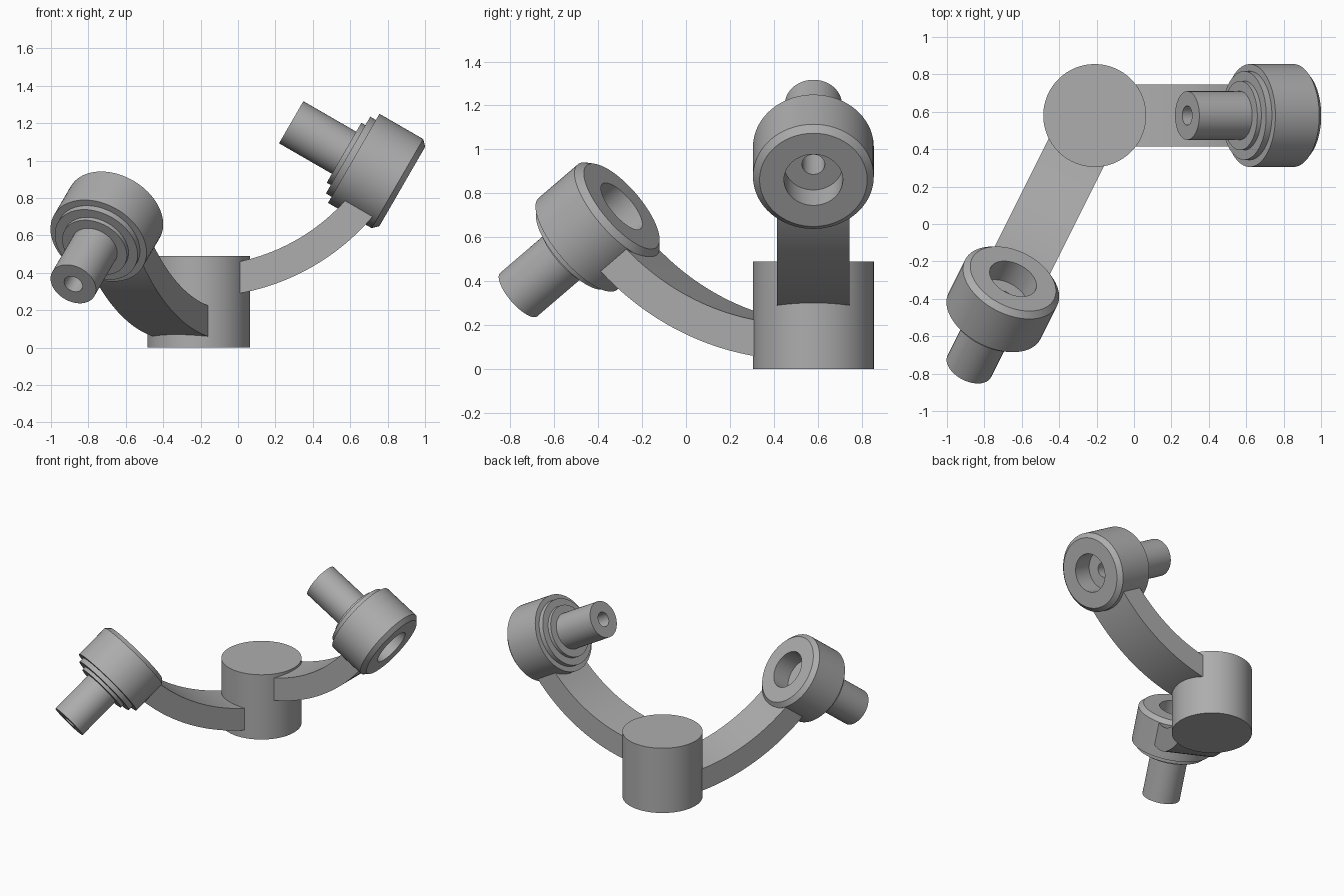
import bpy, bmesh, math
from mathutils import Vector

if "Cube" in bpy.data.objects:
    bpy.data.objects.remove(bpy.data.objects["Cube"], do_unlink=True)

# Single plain grey material
GREY = (0.42, 0.42, 0.42, 1)
grey = bpy.data.materials.new("plain grey")
grey.use_nodes = True
grey.diffuse_color = GREY
grey.node_tree.nodes["Principled BSDF"].inputs["Base Color"].default_value = GREY

HUB = Vector((-0.21, 0.58, 0))
ARC_Z = 1.49           # shared centre height of both arm arcs
HALF_WIDTH = 0.165


def finish(bm, name):
    bmesh.ops.recalc_face_normals(bm, faces=bm.faces)
    mesh = bpy.data.meshes.new(name)
    bm.to_mesh(mesh)
    bm.free()
    mesh.materials.append(grey)
    obj = bpy.data.objects.new(name, mesh)
    bpy.context.collection.objects.link(obj)
    bpy.ops.object.select_all(action='DESELECT')
    obj.select_set(True)
    bpy.context.view_layer.objects.active = obj
    bpy.ops.object.shade_smooth_by_angle(angle=math.radians(30))
    return obj


def radial(azimuth, swing):
    """Unit vector from the arc centre, swung up from straight down."""
    return Vector((math.cos(azimuth) * math.sin(swing),
                   math.sin(azimuth) * math.sin(swing), -math.cos(swing)))


def make_arm(name, azimuth, inner, outer, end, steps=32):
    """Curved rectangular bar swept along an arc."""
    bm = bmesh.new()
    centre = HUB + Vector((0, 0, ARC_Z))
    side = Vector((-math.sin(azimuth), math.cos(azimuth), 0)) * HALF_WIDTH
    rings = []
    for i in range(steps + 1):
        d = radial(azimuth, end * i / steps)
        corners = (d * inner - side, d * inner + side, d * outer + side, d * outer - side)
        rings.append([bm.verts.new(centre + c) for c in corners])
    for a, b in zip(rings, rings[1:]):
        for k in range(4):
            n = (k + 1) % 4
            bm.faces.new((a[k], a[n], b[n], b[k]))
    bm.faces.new(rings[0])
    bm.faces.new(rings[-1])
    return finish(bm, name)


def make_head(name, origin, axis, body, length, recess=0.14):
    """Stepped turned part: recessed face at the origin, hollow shaft along the axis."""
    collar, lip = body + 0.035, body + 0.06
    profile = [(0.052, recess), (0.134, recess), (0.134, 0), (0.245, 0),
               (0.275, 0.03), (0.275, body), (0.237, body), (0.237, collar),
               (0.185, collar), (0.185, lip), (0.13, lip), (0.13, length),
               (0.052, length)]
    bm = bmesh.new()
    verts = [bm.verts.new((r, 0, s)) for r, s in profile]
    edges = [bm.edges.new((v, verts[(i + 1) % len(verts)])) for i, v in enumerate(verts)]
    bmesh.ops.spin(bm, geom=verts + edges, cent=(0, 0, 0), axis=(0, 0, 1),
                   angle=math.tau, steps=72, use_merge=True)
    bmesh.ops.remove_doubles(bm, verts=bm.verts, dist=1e-5)
    obj = finish(bm, name)
    obj.location = origin
    obj.rotation_mode = 'QUATERNION'
    obj.rotation_quaternion = axis.to_track_quat('Z', 'Y')
    return obj


# Central hub
bm = bmesh.new()
bmesh.ops.create_cone(bm, cap_ends=True, segments=96, radius1=0.275, radius2=0.275, depth=0.49)
finish(bm, "hub").location = HUB + Vector((0, 0, 0.245))

# Upper arm, with its shaft pointing back towards the arc centre
centre = HUB + Vector((0, 0, ARC_Z))
swing = math.radians(60)
make_arm("left_arm", 0, 1.053, 1.22, swing - 0.19 / 1.137)
d = radial(0, swing)
make_head("left_head", centre + d * 1.257, -d, 0.3, 0.686)

# Lower arm, with its shaft pointing outward
azimuth = math.pi + math.atan(2)
swing = math.radians(52.5)
make_arm("right_arm", azimuth, 1.284, 1.447, swing - 0.19 / 1.365)
d = radial(azimuth, swing)
make_head("right_head", centre + d * 1.23, d, 0.28, 0.66)
